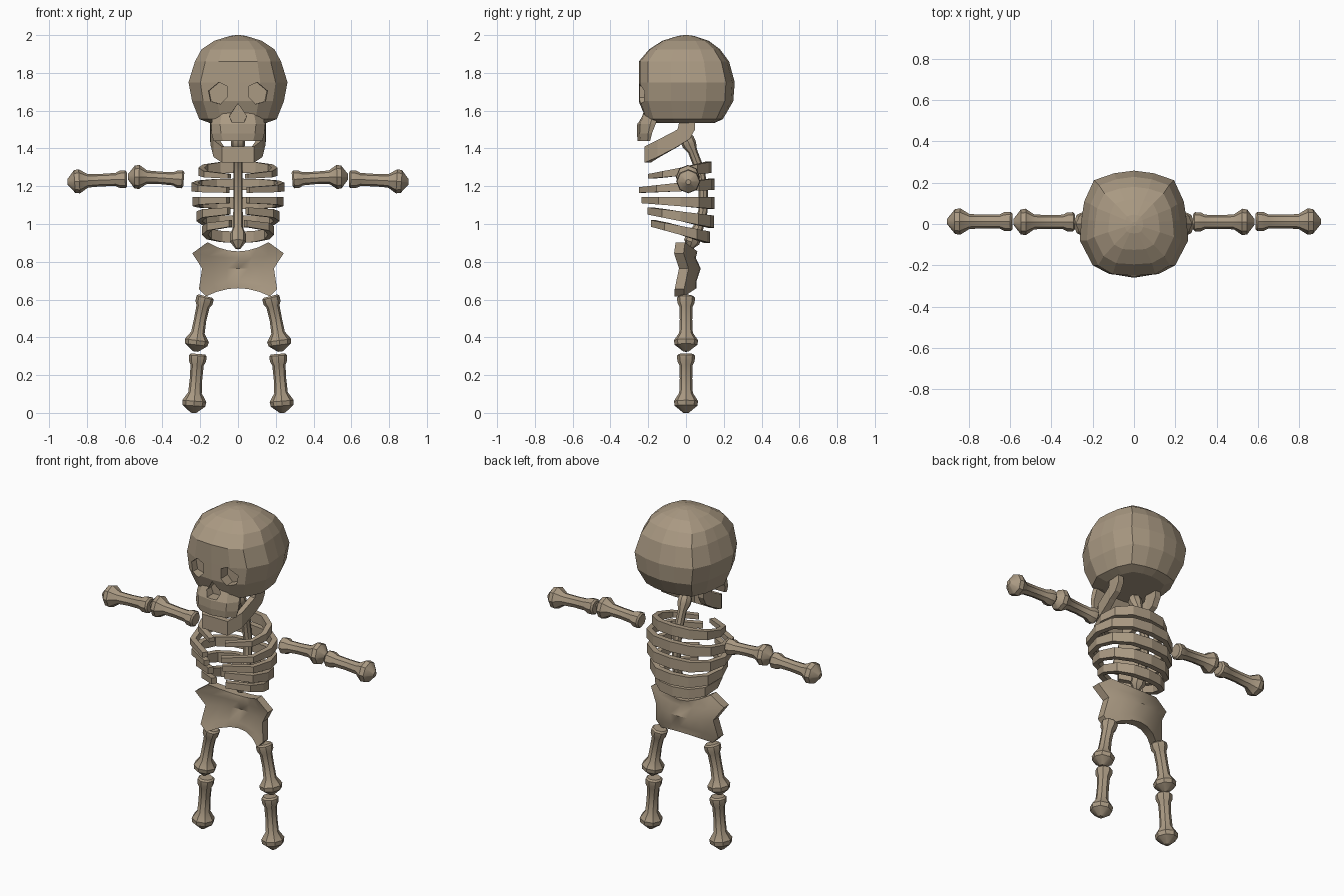
import bpy, bmesh, math
from mathutils import Vector

if "Cube" in bpy.data.objects:
    bpy.data.objects.remove(bpy.data.objects["Cube"])

bone_mat = bpy.data.materials.new("old bone tan")
bone_mat.diffuse_color = (0.40, 0.32, 0.225, 1)
bone_mat.use_nodes = True
bone_mat.node_tree.nodes["Principled BSDF"].inputs["Base Color"].default_value = bone_mat.diffuse_color


def make(name, verts, faces, smooth=False):
    me = bpy.data.meshes.new(name)
    me.from_pydata([tuple(v) for v in verts], [], faces)
    bm = bmesh.new()
    bm.from_mesh(me)
    bmesh.ops.recalc_face_normals(bm, faces=bm.faces)
    bm.to_mesh(me)
    bm.free()
    ob = bpy.data.objects.new(name, me)
    bpy.context.collection.objects.link(ob)
    me.materials.append(bone_mat)
    bpy.ops.object.select_all(action='DESELECT')
    ob.select_set(True)
    bpy.context.view_layer.objects.active = ob
    if smooth:
        bpy.ops.object.shade_smooth_by_angle(angle=math.radians(35))
    return ob


def loft(name, rings, smooth=False):
    """Closed skin through equal-length rings, capped at both ends."""
    n = len(rings[0])
    verts = [p for r in rings for p in r]
    faces = [(i * n + j, i * n + (j + 1) % n, (i + 1) * n + (j + 1) % n, (i + 1) * n + j)
             for i in range(len(rings) - 1) for j in range(n)]
    faces += [tuple(range(n)), tuple(range((len(rings) - 1) * n, len(rings) * n))]
    return make(name, verts, faces, smooth)


def tube(name, path, radii, sides=8):
    pts = [Vector(p) for p in path]
    rings = []
    for i, p in enumerate(pts):
        t = (pts[min(i + 1, len(pts) - 1)] - pts[max(i - 1, 0)]).normalized()
        a = Vector((0, 1, 0))
        a = (a - t * a.dot(t)).normalized()
        b = t.cross(a)
        rings.append([p + radii[i] * (a * math.cos(k * math.tau / sides) + b * math.sin(k * math.tau / sides))
                      for k in range(sides)])
    return loft(name, rings, True)


def band(name, half, thick):
    """Mirror-symmetric strip; half = (x, y, z_low, z_high) from centre or end outward."""
    pts = [(-x, y, a, b) for x, y, a, b in half if x > 0] + list(reversed(half))
    rings = []
    for i, (x, y, a, b) in enumerate(pts):
        p, q = pts[max(i - 1, 0)], pts[min(i + 1, len(pts) - 1)]
        d = Vector((q[0] - p[0], q[1] - p[1])).normalized()
        nx, ny = -d.y * thick, d.x * thick
        if nx * x + ny * y > 0:
            nx, ny = -nx, -ny
        rings.append([(x, y, a), (x, y, b), (x + nx, y + ny, b), (x + nx, y + ny, a)])
    return loft(name, rings)


def mirrored(half):
    return half + [(-x, y, z) for x, y, z in reversed(half) if abs(x) > 1e-6]


# Skull: horizontal rings of (z, half width, front y, back y)
def skull_ring(z, w, f, b):
    return mirrored([(0, f, z), (.45 * w, .97 * f, z), (.76 * w, .8 * f, z), (w, .32 * f, z),
                     (.97 * w, .08 * b, z), (.92 * w, .42 * b, z), (.74 * w, .82 * b, z),
                     (.37 * w, .95 * b, z), (0, b, z)])


skull = loft("skull", [skull_ring(*r) for r in (
    (1.535, .15, -.16, .15), (1.555, .205, -.215, .195), (1.65, .243, -.25, .25),
    (1.75, .262, -.25, .258), (1.86, .228, -.25, .228), (1.925, .193, -.195, .18),
    (1.97, .125, -.125, .12), (1.995, .045, -.045, .045), (2.0, .01, -.01, .01))])


# Upper jaw block, narrower in front
def jaw_ring(z, wf, wb, f, b):
    return mirrored([(0, f, z), (wf, f + .015, z), (wb, (f + b) / 2 + .02, z), (wb * .95, b, z), (0, b, z)])


upper_jaw = loft("upper_jaw", [jaw_ring(*r) for r in (
    (1.44, .08, .13, -.256, -.19), (1.48, .09, .14, -.26, -.18),
    (1.53, .095, .14, -.258, -.16), (1.61, .08, .13, -.222, -.14))])


# Eye and nose sockets cut into the face
def carve(target, outline, back):
    cutter = loft("socket_cutter", [[(x, -.4, z) for x, z in outline],
                                    [(x * .9, back, z) for x, z in outline]])
    bpy.context.view_layer.objects.active = target
    mod = target.modifiers.new("socket", 'BOOLEAN')
    mod.operation, mod.solver, mod.object = 'DIFFERENCE', 'EXACT', cutter
    bpy.ops.object.modifier_apply(modifier=mod.name)
    bpy.data.objects.remove(cutter)


eye = [(.063, 1.73), (.11, 1.75), (.17, 1.705), (.158, 1.65), (.1, 1.635), (.063, 1.67)]
nose = [(0, 1.637), (.05, 1.572), (.034, 1.537), (-.034, 1.537), (-.05, 1.572)]
carve(skull, eye, -.18)
carve(skull, [(-x, z) for x, z in eye], -.18)
carve(skull, nose, -.19)
carve(upper_jaw, nose, -.19)

# Lower jaw: chin, slanting sides and upright hinges
band("lower_jaw", [(.085, -.22, 1.325, 1.41), (.13, -.15, 1.355, 1.445), (.143, -.045, 1.41, 1.5),
                   (.146, -.03, 1.42, 1.565), (.148, .02, 1.45, 1.565), (.148, .047, 1.5, 1.565)][::-1], .035)

# Ribs: (half width, front y, back y, front low, front high, back low, back high)
for i, (w, f, b, fl, fh, bl, bh) in enumerate((
        (.21, -.20, .135, 1.24, 1.265, 1.27, 1.33), (.245, -.25, .152, 1.165, 1.195, 1.18, 1.24),
        (.24, -.235, .152, 1.11, 1.142, 1.08, 1.142), (.22, -.205, .147, 1.05, 1.088, .98, 1.045),
        (.19, -.185, .127, .985, 1.02, .9, .96))):
    half = []
    for k, y in ((0, b), (.5, b - .015), (.88, b * .45), (1, -.03), (.86, f * .62), (.25, f)):
        t = (y - f) / (b - f)
        half.append((k * w, y, fl + (bl - fl) * t, fh + (bh - fh) * t))
    # walk from the front tip on one side round the back to the other
    rib = [h for h in reversed(half)]
    pts_half = rib[::-1]
    rings = []
    full = [(-x, y, a, c) for x, y, a, c in rib if x > 0] + pts_half
    for j, (x, y, a, c) in enumerate(full):
        p, q = full[max(j - 1, 0)], full[min(j + 1, len(full) - 1)]
        d = Vector((q[0] - p[0], q[1] - p[1])).normalized()
        n = Vector((d.y, -d.x)) * .032
        rings.append([(x, y, a), (x, y, c), (x + n.x, y + n.y, c), (x + n.x, y + n.y, a)])
    loft(f"rib_{i + 1}", rings)

# Spine with a knob at each end
tube("spine", [(0, -.005, 1.47), (0, .005, 1.45), (0, .018, 1.42), (0, .035, 1.385), (0, .075, 1.28),
               (0, .092, 1.17), (0, .09, 1.07), (0, .065, .98), (0, .045, .945), (0, .03, .905), (0, .02, .87)],
     [.024, .038, .038, .025, .025, .025, .025, .027, .042, .042, .014])

# Pelvis: curved plate, rows of (half width, edge z, centre z, y shift)
rows = ((.162, .903, .855, .0), (.242, .845, .82, -.008), (.19, .765, .765, .018),
        (.207, .655, .695, -.005), (.17, .617, .66, -.005))
cols = (-1, -.65, -.3, 0, .3, .65, 1)
verts = [(u * w, .06 - .065 * u * u + s + off, zc + (ze - zc) * u * u)
         for off in (0, -.05) for w, ze, zc, s in rows for u in cols]
nc, nr = len(cols), len(rows)
size = nc * nr
faces = []
for r in range(nr - 1):
    for c in range(nc - 1):
        q = (r * nc + c, r * nc + c + 1, (r + 1) * nc + c + 1, (r + 1) * nc + c)
        faces += [q, tuple(v + size for v in reversed(q))]
rim = (list(range(nc)) + [r * nc + nc - 1 for r in range(1, nr)]
       + [size - 2 - c for c in range(nc - 1)] + [r * nc for r in range(nr - 2, 0, -1)])
for a, b in zip(rim, rim[1:] + rim[:1]):
    faces.append((a, b, b + size, a + size))
make("pelvis", verts, faces, True)

# Limb bones: flared start, thin shaft, knobbed far end
shape = ((0, .038), (.03, .047), (.12, .046), (.19, .035), (.42, .033), (.66, .036),
         (.80, .064), (.88, .06), (1, .014))


def limb(name, start, end, bend):
    a, b, c = Vector(start), Vector(end), Vector(bend)
    for side, s in (("left", 1), ("right", -1)):
        path = [a.lerp(b, t) + c * math.sin(math.pi * t) for t, _ in shape]
        tube(f"{side}_{name}", [(p.x * s, p.y, p.z) for p in path], [r for _, r in shape])


limb("upper_arm", (.287, .01, 1.235), (.583, .01, 1.25), (0, 0, .003))
limb("forearm", (.588, .012, 1.237), (.903, .012, 1.222), (0, 0, .002))
limb("thigh", (.172, 0, .618), (.225, 0, .325), (.006, 0, 0))
limb("shin", (.212, 0, .312), (.236, 0, 0), (0, 0, 0))
